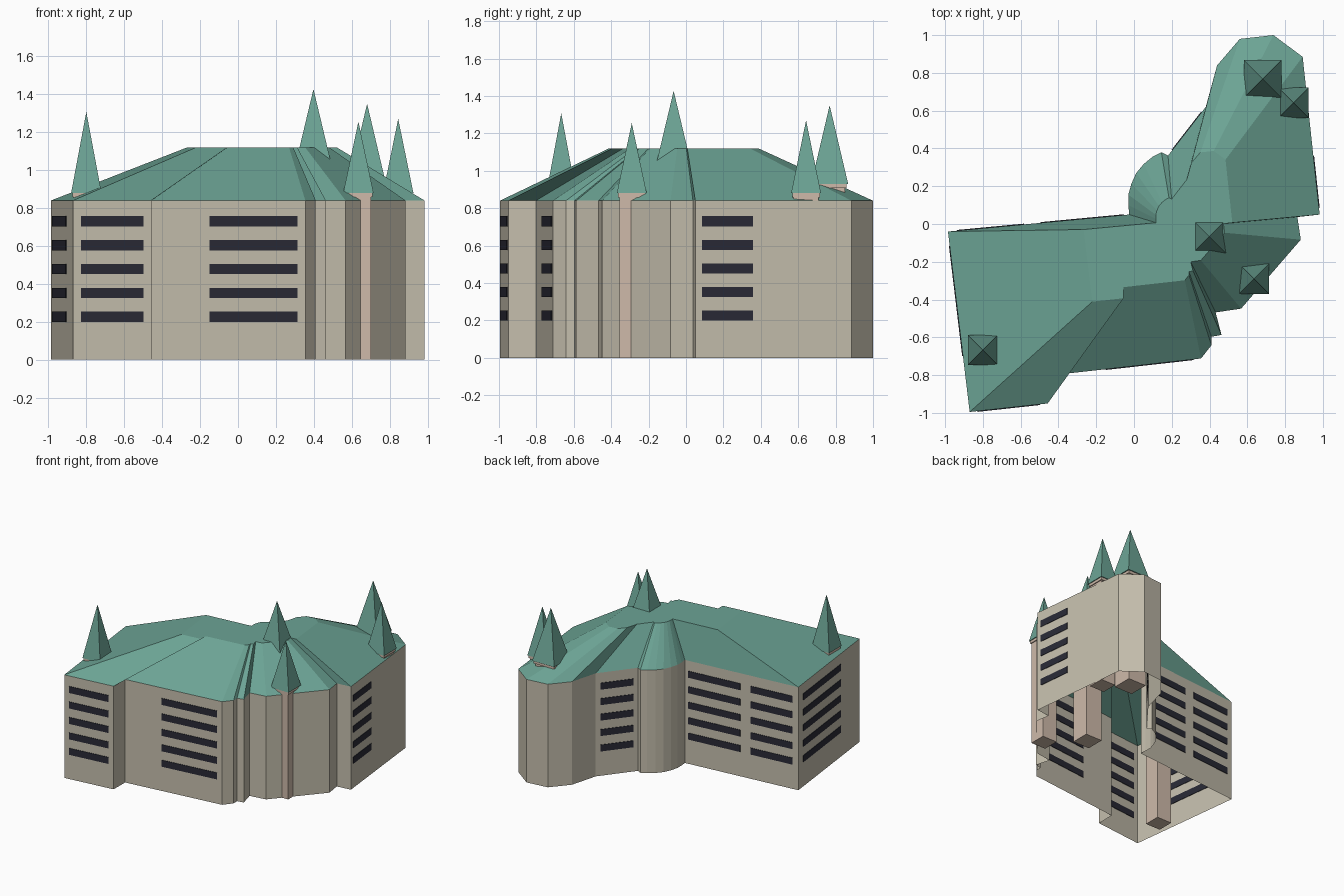
import bpy, bmesh, math
from mathutils import Vector

if "Cube" in bpy.data.objects:
    bpy.data.objects.remove(bpy.data.objects["Cube"])


def material(name, rgb):
    m = bpy.data.materials.new(name)
    m.diffuse_color = (*rgb, 1)
    m.use_nodes = True
    m.node_tree.nodes["Principled BSDF"].inputs["Base Color"].default_value = m.diffuse_color
    return m


STONE = material("wall stone", (0.56, 0.52, 0.42))
ROOF = material("green copper", (0.15, 0.37, 0.30))
GLASS = material("dark glass", (0.022, 0.023, 0.036))
TRIM = material("pale trim", (0.62, 0.49, 0.40))

EAVE, TOP = 0.84, 1.12
CENTRE, SHRINK = Vector((0.212, -0.022)), 0.4

# footprint corners, counter-clockwise from the west corner
FOOT = [Vector(p) for p in [
    (-0.985, -0.04), (-0.87, -0.995), (-0.457, -0.95), (-0.455, -0.803),
    (0.355, -0.712), (0.41, -0.642), (0.41, -0.597), (0.463, -0.587),
    (0.432, -0.468), (0.567, -0.448), (0.883, -0.083), (0.865, 0.037),
    (0.983, 0.05), (0.893, 0.885), (0.738, 1.0), (0.56, 0.98),
    (0.44, 0.84), (0.38, 0.62), (0.18, 0.362), (0.145, 0.38),
    (0.10, 0.357), (0.052, 0.318), (0.012, 0.27), (-0.014, 0.213),
    (-0.03, 0.155), (-0.03, 0.10), (-0.025, 0.05)]]


def finish(name, bm, mat):
    me = bpy.data.meshes.new(name)
    bm.to_mesh(me)
    bm.free()
    me.materials.append(mat)
    ob = bpy.data.objects.new(name, me)
    bpy.context.collection.objects.link(ob)
    return ob


def loft(name, rings, mat, cap_top=False, cap_bottom=False):
    """Join rings of 3D points, lowest first, with flat faces."""
    bm = bmesh.new()
    vs = [[bm.verts.new(p) for p in ring] for ring in rings]
    n = len(vs[0])
    for low, high in zip(vs, vs[1:]):
        for i in range(n):
            j = (i + 1) % n
            bm.faces.new((low[i], low[j], high[j], high[i]))
    if cap_top:
        bm.faces.new(vs[-1])
    if cap_bottom:
        bm.faces.new(vs[0][::-1])
    return finish(name, bm, mat)


# walls (open below) and the roof, which shrinks to a flat top
ground = [(p.x, p.y, 0) for p in FOOT]
eave = [(p.x, p.y, EAVE) for p in FOOT]
crown = [(*(CENTRE + SHRINK * (p - CENTRE)), TOP) for p in FOOT]
loft("walls", [ground, eave], STONE)
loft("roof", [eave, crown], ROOF, cap_top=True)


# turrets: square shaft, trim slab and pyramid spire
def square(x, y, h, z):
    return [(x + a * h, y + b * h, z) for a, b in ((-1, -1), (1, -1), (1, 1), (-1, 1))]


def turret(label, x, y, half, base, apex):
    loft(label + "_shaft", [square(x, y, half * 0.83, 0), square(x, y, half * 0.83, base - 0.02)],
         TRIM, True, True)
    loft(label + "_trim", [square(x, y, half * 0.92, base - 0.022), square(x, y, half * 0.92, base)],
         TRIM, True, True)
    bm = bmesh.new()
    vs = [bm.verts.new(p) for p in square(x, y, half, base)]
    tip = bm.verts.new((x, y, apex))
    for i in range(4):
        bm.faces.new((vs[i], vs[(i + 1) % 4], tip))
    bm.faces.new(vs[::-1])
    finish(label + "_spire", bm, ROOF)


turret("west_turret", -0.80, -0.667, 0.08, 0.88, 1.307)
turret("centre_turret", 0.398, -0.066, 0.09, 1.05, 1.427)
turret("south_turret", 0.635, -0.29, 0.08, 0.88, 1.255)
turret("north_turret", 0.681, 0.768, 0.099, 0.93, 1.35)
turret("east_turret", 0.845, 0.642, 0.08, 0.88, 1.27)


# window bands: five thin plates per bay, placed by fraction along a wall
def window_bay(name, wall, t0, t1):
    a, b = FOOT[wall], FOOT[(wall + 1) % len(FOOT)]
    d = (b - a).normalized()
    out = Vector((d.y, -d.x)) * 0.004
    p, q = a.lerp(b, t0), a.lerp(b, t1)
    plan = [p + out, p - out, q - out, q + out]
    for row in range(5):
        z = 0.226 + 0.126 * row
        rings = [[(v.x, v.y, z + s * 0.027) for v in plan[::-1]] for s in (-1, 1)]
        loft(f"{name}_window_{row + 1}", rings, GLASS, True, True)


last = len(FOOT) - 1
window_bay("west", 0, 0.08, 0.69)
window_bay("south_west", 1, 0.10, 0.90)
window_bay("south", 3, 0.377, 0.95)
window_bay("east", 12, 0.042, 0.37)
window_bay("north_west", 17, 0.11, 0.89)
window_bay("back_inner", last, 0.03, 0.49)
window_bay("back_outer", last, 0.58, 0.95)

# make plates and turrets face outward
for ob in bpy.data.objects:
    if ob.name not in ("walls", "roof"):
        bm = bmesh.new()
        bm.from_mesh(ob.data)
        bmesh.ops.recalc_face_normals(bm, faces=bm.faces)
        bm.to_mesh(ob.data)
        bm.free()
